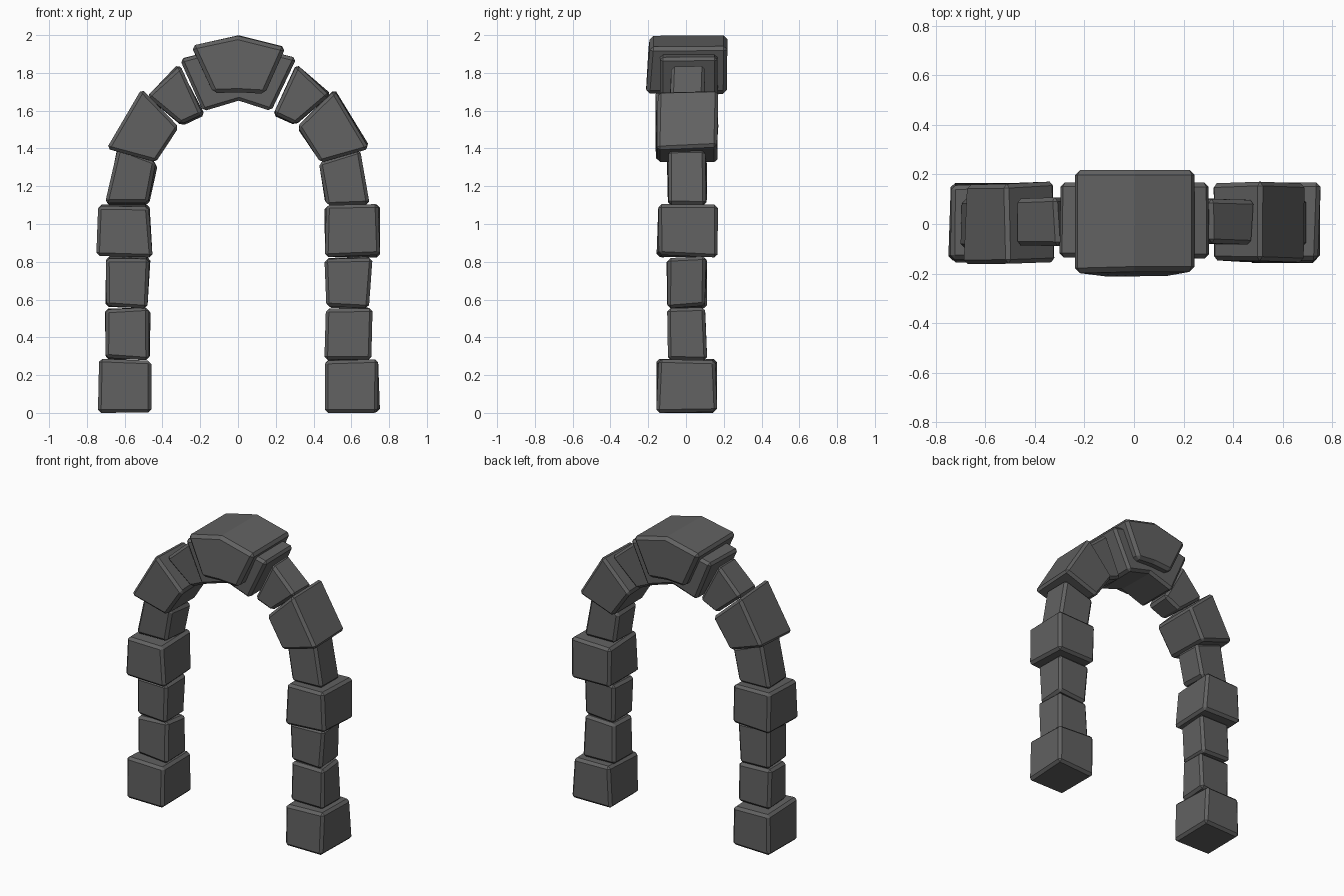
import bpy, bmesh, random
from mathutils import Vector

if "Cube" in bpy.data.objects:
    bpy.data.objects.remove(bpy.data.objects["Cube"])

random.seed(4)

stone = bpy.data.materials.new("dark grey stone")
stone.diffuse_color = (0.12, 0.12, 0.12, 1)
stone.use_nodes = True
stone.node_tree.nodes["Principled BSDF"].inputs["Base Color"].default_value = stone.diffuse_color


def block(name, profile, y0, y1, jitter=0.009, bevel=0.017):
    """Rough chamfered stone: an x-z profile extruded from y0 to y1."""
    bm = bmesh.new()
    rings = []
    for y in (y0, y1):
        ring = []
        for x, z in profile:
            j = [random.uniform(-jitter, jitter) for _ in range(3)]
            ring.append(bm.verts.new(Vector((x + j[0], y + j[1], max(0, z + j[2])))))
        rings.append(ring)
    a, b = rings
    n = len(profile)
    bm.faces.new(a)
    bm.faces.new(b[::-1])
    for i in range(n):
        k = (i + 1) % n
        bm.faces.new((a[k], a[i], b[i], b[k]))
    bmesh.ops.recalc_face_normals(bm, faces=bm.faces)
    # chamfer only the true edges, not the shallow bends at the middle
    edges = [e for e in bm.edges if e.calc_face_angle(0) > 0.75]
    bmesh.ops.bevel(bm, geom=edges, offset=bevel, segments=1,
                    affect='EDGES', clamp_overlap=True)
    bmesh.ops.recalc_face_normals(bm, faces=bm.faces)
    me = bpy.data.meshes.new(name)
    bm.to_mesh(me)
    bm.free()
    me.materials.append(stone)
    ob = bpy.data.objects.new(name, me)
    bpy.context.collection.objects.link(ob)
    return ob


WIDE = (-0.15, 0.16)
THIN = (-0.095, 0.105)

# stones of the right half: outline seen from the front, depth range
side_stones = [
    ("base_stone", [(.465, 0), (.745, 0), (.735, .28), (.465, .28)], WIDE),
    ("lower_pillar_stone", [(.465, .285), (.705, .285), (.705, .555), (.47, .555)], THIN),
    ("upper_pillar_stone", [(.475, .56), (.695, .56), (.705, .825), (.465, .82)], THIN),
    ("wide_pillar_stone", [(.46, .83), (.745, .83), (.745, 1.10), (.465, 1.10)], WIDE),
    ("spring_stone", [(.47, 1.105), (.705, 1.105), (.64, 1.40), (.43, 1.325)], THIN),
    ("shoulder_stone", [(.44, 1.325), (.69, 1.405), (.515, 1.71), (.31, 1.515)], (-.155, .165)),
    ("slanted_stone", [(.30, 1.52), (.49, 1.68), (.31, 1.84), (.18, 1.58)], (-.085, .10)),
]
for name, outline, (y0, y1) in side_stones:
    for sign, label in ((1, "right"), (-1, "left")):
        block(f"{name}_{label}", [(sign * x, z) for x, z in outline], y0, y1)

# crown stone under the keystone
block("crown_stone", [(-.18, 1.60), (0, 1.65), (.18, 1.60), (.305, 1.875),
                      (0, 1.95), (-.305, 1.875)], -.135, .165, 0.006)

# large keystone, leaning slightly forward at the bottom
key = block("keystone", [(-.13, 1.69), (0, 1.70), (.14, 1.69), (.25, 1.935),
                         (0, 2.0), (-.25, 1.94)], -.20, .215, 0.004, 0.02)
for v in key.data.vertices:
    if v.co.y < 0:
        v.co.y -= 0.06 * (1.85 - v.co.z)
